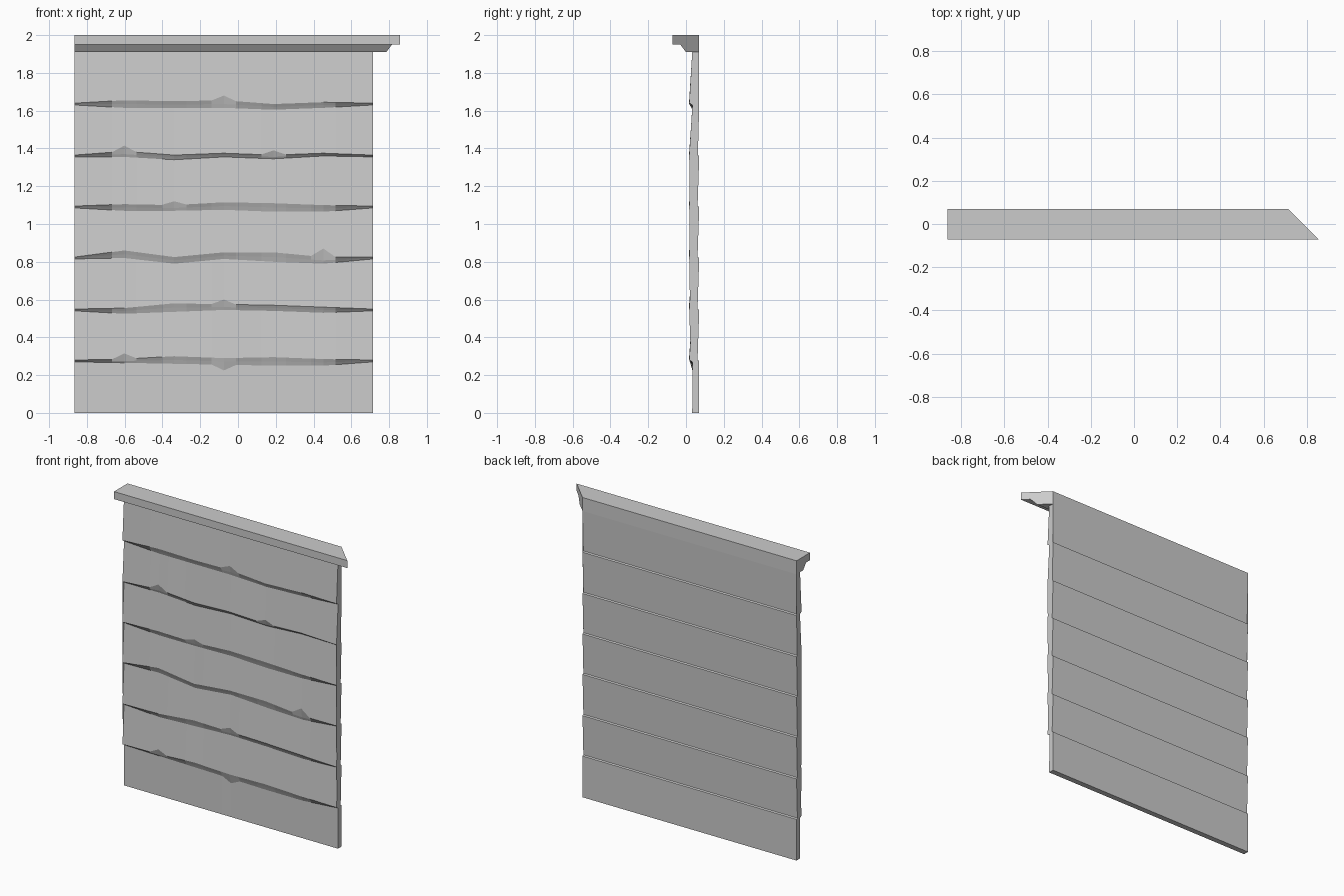
import bpy
import bmesh

default_cube = bpy.data.objects.get("Cube")
if default_cube:
    bpy.data.objects.remove(default_cube, do_unlink=True)

LEFT_END, RIGHT_END = -0.865, 0.715
CAP_BOTTOM = 1.91
BACK = 0.07
CHIP_HALF = 0.065

# One light grey for everything
grey = bpy.data.materials.new("light_grey")
grey.use_nodes = True
colour = (0.6, 0.6, 0.6, 1)
grey.diffuse_color = colour
grey.node_tree.nodes["Principled BSDF"].inputs["Base Color"].default_value = colour


def loft(name, sections):
    """Join matching closed sections into one capped solid."""
    bm = bmesh.new()
    rings = [[bm.verts.new(p) for p in section] for section in sections]
    count = len(rings[0])
    for ring, following in zip(rings, rings[1:]):
        for i in range(count):
            j = (i + 1) % count
            bm.faces.new((ring[i], ring[j], following[j], following[i]))
    ends = [bm.faces.new(rings[0]), bm.faces.new(rings[-1])]
    bmesh.ops.triangulate(bm, faces=ends)
    bmesh.ops.recalc_face_normals(bm, faces=bm.faces)
    mesh = bpy.data.meshes.new(name)
    bm.to_mesh(mesh)
    bm.free()
    mesh.materials.append(grey)
    obj = bpy.data.objects.new(name, mesh)
    bpy.context.collection.objects.link(obj)
    return obj


# Plank seams, bottom to top: height, lip edges above and below it (in
# thousandths, at the inner columns) and chips (column, rise of the notch)
SEAMS = [
    (0.275, (10, 25, 15, 20, 10), (10, 15, 20, 25, 25), {1: 0.03, 3: -0.03}),
    (0.545, (10, 35, 30, 25, 15), (20, 10, 0, 5, 15), {3: 0.025}),
    (0.82, (40, 5, 30, 30, 5), (0, 30, 5, 20, 30), {5: 0.045}),
    (1.09, (15, 10, 25, 20, 10), (20, 20, 15, 25, 25), {2: 0.02}),
    (1.36, (25, 5, 15, 5, 15), (5, 20, 5, 15, 0), {1: 0.03, 4: 0.025}),
    (1.635, (20, 15, 20, 0, 10), (20, 20, 20, 30, 20), {3: 0.025}),
]
STEP = (RIGHT_END - LEFT_END) / 6
columns = [LEFT_END + STEP * i for i in range(7)]


def sample(values, x):
    """Linear lip height at x, tapering to a thin edge at both ends."""
    padded = (5,) + values + (5,)
    t = (x - LEFT_END) / STEP
    i = min(int(t), 5)
    return (padded[i] + (padded[i + 1] - padded[i]) * (t - i)) / 1000


def wall_section(x):
    front = [(x, 0.033, 0)]
    back = [(x, BACK, 0)]
    for z, above, below, chips in SEAMS:
        high, low = z + sample(above, x), z - sample(below, x)
        middle, mid_y, high_y = (high + low) / 2, 0.026, 0.017
        for column, rise in chips.items():
            if abs(x - columns[column]) < 0.01:
                if rise > 0:
                    # A notch cut up into the plank edge
                    high += rise
                    high_y, mid_y = 0.02, 0.029
                else:
                    # A splinter hanging below the edge
                    low += rise
                    mid_y = 0.02
        front += [(x, 0.034, low), (x, mid_y, middle), (x, high_y, high)]
        back += [(x, BACK, z), (x, 0.061, z + 0.005)]
    front.append((x, 0.033, CAP_BOTTOM))
    back.append((x, BACK, CAP_BOTTOM))
    return front + back[::-1]


# Planked wall with worn lower edges
stations = {round(x, 4) for x in columns}
for seam in SEAMS:
    for column in seam[3]:
        stations |= {round(columns[column] + side * CHIP_HALF, 4) for side in (-1, 1)}
loft("planked_wall", [wall_section(x) for x in sorted(stations)])

# Overhanging cap with a chamfered moulding, mitred at its left end
profile = [(BACK, CAP_BOTTOM), (0, CAP_BOTTOM), (-0.03, 1.95),
           (-0.072, 1.95), (-0.072, 2), (BACK, 2)]
loft("top_cap", [
    [(LEFT_END, y, z) for y, z in profile],
    [(RIGHT_END + BACK - y, y, z) for y, z in profile],
])
